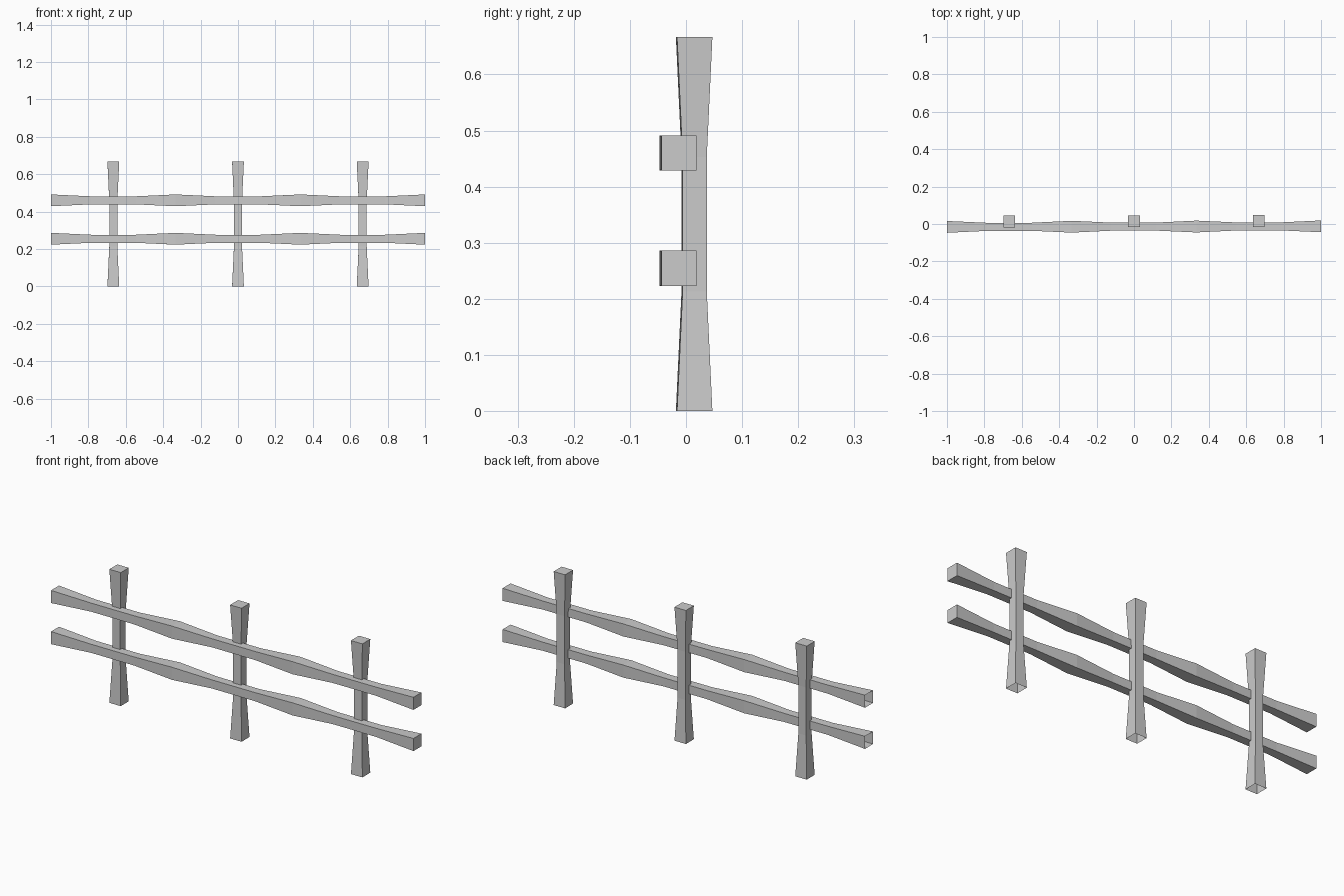
import bpy, bmesh
from mathutils import Matrix

if "Cube" in bpy.data.objects:
    bpy.data.objects.remove(bpy.data.objects["Cube"])

UNIT = 2 / 3          # length of one waisted timber
WIDE, WAIST = 0.063, 0.043
YAW = 0.0015          # the fence is turned very slightly


def waisted_bar(name, segments, matrix):
    """Square tube along local z, pinched in each segment, closed at the far end only."""
    stations = [(0.0, WIDE)]
    for i in range(segments):
        stations += [((i + f) * UNIT, w) for f, w in ((0.32, WAIST), (0.68, WAIST), (1, WIDE))]
    bm = bmesh.new()
    rings = []
    for z, w in stations:
        h = w / 2
        rings.append([bm.verts.new((x, y, z)) for x, y in ((-h, -h), (h, -h), (h, h), (-h, h))])
    for a, b in zip(rings, rings[1:]):
        for i in range(4):
            j = (i + 1) % 4
            bm.faces.new((a[i], a[j], b[j], b[i]))
    bm.faces.new(rings[-1])
    mesh = bpy.data.meshes.new(name)
    bm.to_mesh(mesh)
    bm.free()
    mesh.transform(Matrix.Rotation(YAW, 4, 'Z') @ matrix)
    obj = bpy.data.objects.new(name, mesh)
    bpy.context.collection.objects.link(obj)


# Upright posts
for n, x in enumerate((-UNIT, 0, UNIT), 1):
    waisted_bar(f"post_{n}", 1, Matrix.Translation((x, 0.0145, 0)))

# Horizontal rails, pinched where they cross the posts
for name, z in (("lower_rail", 0.2545), ("upper_rail", 0.46)):
    waisted_bar(name, 3, Matrix.Translation((-1, -0.014, z)) @ Matrix.Rotation(1.5707963, 4, 'Y'))
